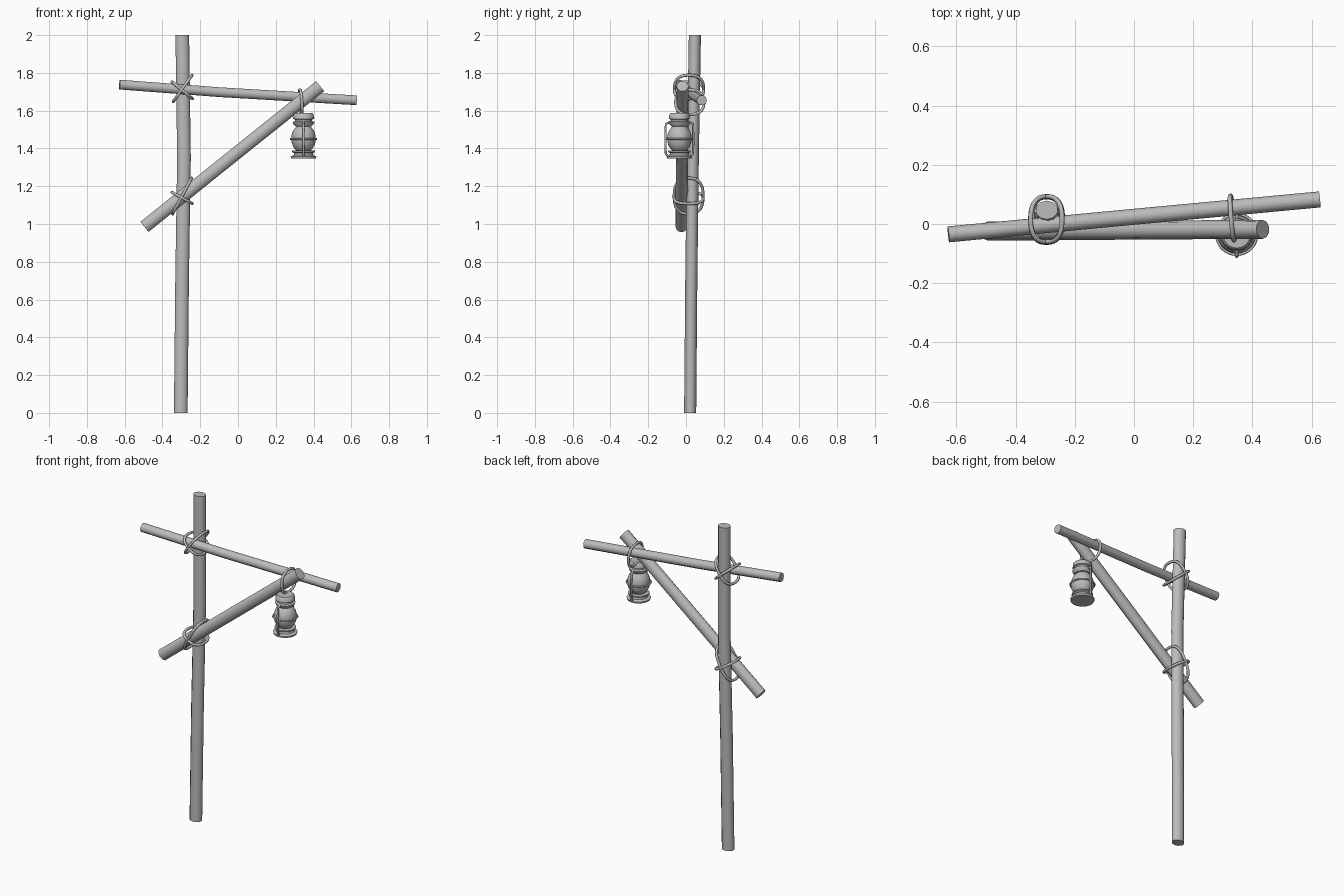
import bpy, bmesh
from math import cos, sin, pi, radians, copysign
from mathutils import Vector

cube = bpy.data.objects.get("Cube")
if cube:
    bpy.data.objects.remove(cube, do_unlink=True)

grey = bpy.data.materials.new("plain_grey")
grey.use_nodes = True
grey.diffuse_color = (0.5, 0.5, 0.5, 1)
grey.node_tree.nodes["Principled BSDF"].inputs["Base Color"].default_value = grey.diffuse_color


def finish(obj, angle=50):
    bpy.ops.object.select_all(action='DESELECT')
    obj.select_set(True)
    bpy.context.view_layer.objects.active = obj
    if obj.type == 'CURVE':
        bpy.ops.object.convert(target='MESH')
        obj = bpy.context.view_layer.objects.active
    obj.data.materials.clear()
    obj.data.materials.append(grey)
    bpy.ops.object.shade_smooth_by_angle(angle=radians(angle))
    return obj


def mesh_object(name, bm, angle=50):
    bmesh.ops.recalc_face_normals(bm, faces=bm.faces[:])
    mesh = bpy.data.meshes.new(name)
    bm.to_mesh(mesh)
    bm.free()
    obj = bpy.data.objects.new(name, mesh)
    bpy.context.collection.objects.link(obj)
    return finish(obj, angle)


def log(name, points, half_width, half_depth, sides=10):
    """Slightly bent timber with flat sawn ends."""
    points = [Vector(p) for p in points]
    along = (points[-1] - points[0]).normalized()
    u = Vector((0, 1, 0)).cross(along).normalized()
    v = along.cross(u)
    bm = bmesh.new()
    rings = []
    for p in points:
        angles = [2 * pi * (i + 0.5) / sides for i in range(sides)]
        rings.append([bm.verts.new(p + u * half_width * cos(a) + v * half_depth * sin(a))
                      for a in angles])
    for low, high in zip(rings, rings[1:]):
        for i in range(sides):
            j = (i + 1) % sides
            bm.faces.new((low[i], low[j], high[j], high[i]))
    bm.faces.new(rings[0])
    bm.faces.new(rings[-1])
    return mesh_object(name, bm)


def wire(name, points, radius, closed=False):
    curve = bpy.data.curves.new(name, 'CURVE')
    curve.dimensions = '3D'
    curve.bevel_depth = radius
    curve.bevel_resolution = 2
    curve.use_fill_caps = True
    spline = curve.splines.new('POLY')
    spline.points.add(len(points) - 1)
    for sp, p in zip(spline.points, points):
        sp.co = (*p, 1)
    spline.use_cyclic_u = closed
    obj = bpy.data.objects.new(name, curve)
    bpy.context.collection.objects.link(obj)
    return finish(obj)


def rope_loop(name, centre, u, v, steps=36, power=0.8, radius=0.008):
    """Rounded-square loop spanned by the half axes u and v."""
    def soft(t):
        return copysign(abs(t) ** power, t)
    c, u, v = Vector(centre), Vector(u), Vector(v)
    pts = [c + u * soft(cos(2 * pi * i / steps)) + v * soft(sin(2 * pi * i / steps))
           for i in range(steps)]
    return wire(name, pts, radius, True)


def lathe(name, profile, x, y, steps=24):
    bm = bmesh.new()
    verts = [bm.verts.new((x + r, y, z)) for r, z in profile]
    edges = [bm.edges.new(pair) for pair in zip(verts, verts[1:])]
    bmesh.ops.spin(bm, geom=verts + edges, cent=(x, y, 0), axis=(0, 0, 1),
                   angle=2 * pi, steps=steps)
    bmesh.ops.remove_doubles(bm, verts=bm.verts[:], dist=0.0002)
    return mesh_object(name, bm, 40)


# Timbers
log("upright_post", [(-0.303, 0.022, 0), (-0.296, 0.028, 0.7),
                     (-0.286, 0.036, 1.35), (-0.295, 0.047, 2)], 0.038, 0.032)
log("crossbar", [(-0.627, -0.035, 1.738), (-0.1, 0.015, 1.698),
                 (0.627, 0.083, 1.655)], 0.027, 0.027)
log("diagonal_brace", [(-0.495, -0.024, 0.985), (0.435, -0.018, 1.73)], 0.036, 0.032)

# Rope lashings
depth = (0, 0.077, 0)
rope_loop("upper_lashing_a", (-0.293, 0.016, 1.718), (0.05, 0, 0.07), depth)
rope_loop("upper_lashing_b", (-0.295, 0.016, 1.708), (0.054, 0, -0.045), depth)
rope_loop("lower_lashing_a", (-0.296, 0.014, 1.148), (0.05, 0, 0.095), depth)
rope_loop("lower_lashing_b", (-0.296, 0.014, 1.138), (0.054, 0, -0.03), depth)
rope_loop("lantern_rope", (0.332, 0.02, 1.645), (0.006, -0.075, 0), (-0.004, 0, 0.065))

# Lantern
LX, LY = 0.347, -0.035
lathe("lantern_base", [(0, 1.347), (0.066, 1.347), (0.068, 1.357), (0.052, 1.364),
                       (0.05, 1.375), (0.06, 1.381), (0.06, 1.388), (0, 1.394)], LX, LY)
globe = [(0.065 * cos(a), 1.452 + 0.078 * sin(a))
         for a in [-pi / 2 + pi * i / 14 for i in range(15)]]
lathe("lantern_globe", globe, LX, LY)
lathe("lantern_cap", [(0, 1.515), (0.042, 1.517), (0.055, 1.531), (0.057, 1.54),
                      (0.046, 1.545), (0.046, 1.553), (0.055, 1.557), (0.053, 1.58),
                      (0.046, 1.587), (0, 1.587)], LX, LY)
rope_loop("lantern_guard_ring", (LX, LY, 1.45), (0.068, 0, 0), (0, 0.068, 0),
          power=1, radius=0.005)
for side, name in ((-1, "front"), (1, "back")):
    path = [(0.058, 1.36), (0.072, 1.37), (0.074, 1.45), (0.072, 1.53), (0.048, 1.54)]
    wire("lantern_guard_" + name, [(LX, LY + side * r, z) for r, z in path], 0.006)
